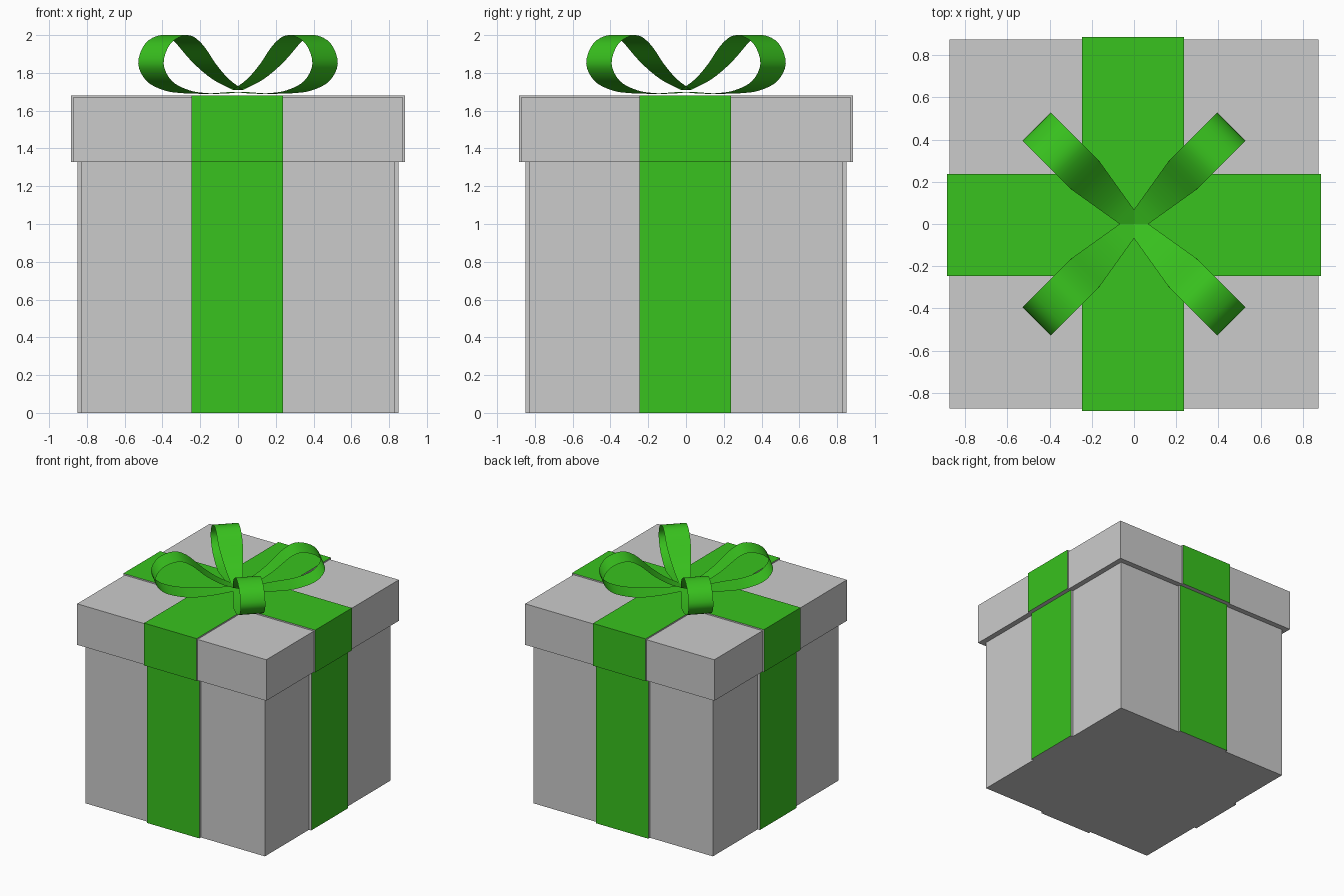
import bpy, bmesh, math
from mathutils import Vector

if "Cube" in bpy.data.objects:
    bpy.data.objects.remove(bpy.data.objects["Cube"])

grey = bpy.data.materials.new("grey_paper")
grey.diffuse_color = (0.8, 0.8, 0.8, 1)
grey.use_nodes = True
grey.node_tree.nodes["Principled BSDF"].inputs["Base Color"].default_value = grey.diffuse_color
green = bpy.data.materials.new("green_ribbon")
green.diffuse_color = (0.04, 0.54, 0.013, 1)
green.use_nodes = True
green.node_tree.nodes["Principled BSDF"].inputs["Base Color"].default_value = green.diffuse_color
LO, HI = -0.247, 0.238          # ribbon band limits


def add_object(name, bm, mats):
    mesh = bpy.data.meshes.new(name)
    bm.to_mesh(mesh)
    bm.free()
    for m in mats:
        mesh.materials.append(m)
    ob = bpy.data.objects.new(name, mesh)
    bpy.context.collection.objects.link(ob)
    return ob


def ribboned_box(name, half, z0, z1, raise_xy, raise_top, top_cross):
    """Box whose ribbon bands are cut in and extruded outward."""
    bm = bmesh.new()
    bmesh.ops.create_cube(bm, size=1)
    for v in bm.verts:
        v.co = (v.co.x * 2 * half, v.co.y * 2 * half, z1 if v.co.z > 0 else z0)
    for axis in (Vector((1, 0, 0)), Vector((0, 1, 0))):
        for d in (LO, HI):
            bmesh.ops.bisect_plane(bm, geom=bm.verts[:] + bm.edges[:] + bm.faces[:],
                                   plane_co=axis * d, plane_no=axis)
    bm.normal_update()

    def in_band(f):
        c, n = f.calc_center_median(), f.normal
        bx, by = LO < c.x < HI, LO < c.y < HI
        if abs(n.z) > 0.5:
            return top_cross and n.z > 0 and (bx or by)
        return bx if abs(n.y) > 0.5 else by

    band = [f for f in bm.faces if in_band(f)]
    new = bmesh.ops.extrude_face_region(bm, geom=band)["geom"]
    bmesh.ops.delete(bm, geom=[f for f in band if f.is_valid], context='FACES_ONLY')
    for f in bm.faces:
        f.material_index = 0
    for g in new:
        if isinstance(g, bmesh.types.BMFace):
            g.material_index = 1
        elif isinstance(g, bmesh.types.BMVert):
            for i in (0, 1):
                if abs(abs(g.co[i]) - half) < 1e-4:
                    g.co[i] += math.copysign(raise_xy, g.co[i])
            if abs(g.co.z - z1) < 1e-4:
                g.co.z += raise_top
    bmesh.ops.recalc_face_normals(bm, faces=bm.faces[:])
    return add_object(name, bm, (grey, green))


# Box body and lid with their ribbon bands
ribboned_box("box_body", 0.828, 0.0, 1.333, 0.021, 0.0, False)
ribboned_box("box_lid", 0.873, 1.327, 1.669, 0.012, 0.011, True)

# Bow loop profile: (radius, height), out along the bottom, back over the top
profile = [(0, 1.70), (0.18, 1.69), (0.33, 1.693), (0.46, 1.708), (0.59, 1.757),
           (0.652, 1.85), (0.60, 1.955), (0.48, 2.0), (0.38, 1.965),
           (0.25, 1.85), (0.13, 1.767), (0, 1.71)]


def smooth_path(pts, steps):
    """Catmull-Rom interpolation through the points."""
    p = [Vector(q) for q in pts]
    p = [2 * p[0] - p[1]] + p + [2 * p[-1] - p[-2]]
    out = []
    for i in range(1, len(p) - 2):
        a, b, c, d = p[i - 1:i + 3]
        for s in range(steps):
            t = s / steps
            out.append(0.5 * (2 * b + (c - a) * t + (2 * a - 5 * b + 4 * c - d) * t * t
                              + (3 * b - a - 3 * c + d) * t ** 3))
    return out + [p[-2]]


# Four ribbon loops on the diagonals, tapering into the knot
path = smooth_path(profile, 4)
for k in range(4):
    ang = math.radians(45 + 90 * k)
    u = Vector((math.cos(ang), math.sin(ang), 0))
    w = Vector((-u.y, u.x, 0))
    bm = bmesh.new()
    rows = []
    for r, z in path:
        hw = 0.04 + 0.055 * min(1, max(0, r) / 0.33)
        c = u * r + Vector((0, 0, z))
        rows.append((bm.verts.new(c - w * hw), bm.verts.new(c + w * hw)))
    for a, b in zip(rows, rows[1:]):
        bm.faces.new((a[0], a[1], b[1], b[0])).smooth = True
    bm.normal_update()
    # outer side of the loop faces outward
    if max(bm.faces, key=lambda f: f.calc_center_median().z).normal.z < 0:
        bmesh.ops.reverse_faces(bm, faces=bm.faces[:])
    add_object(f"bow_loop_{k + 1}", bm, (green,))
